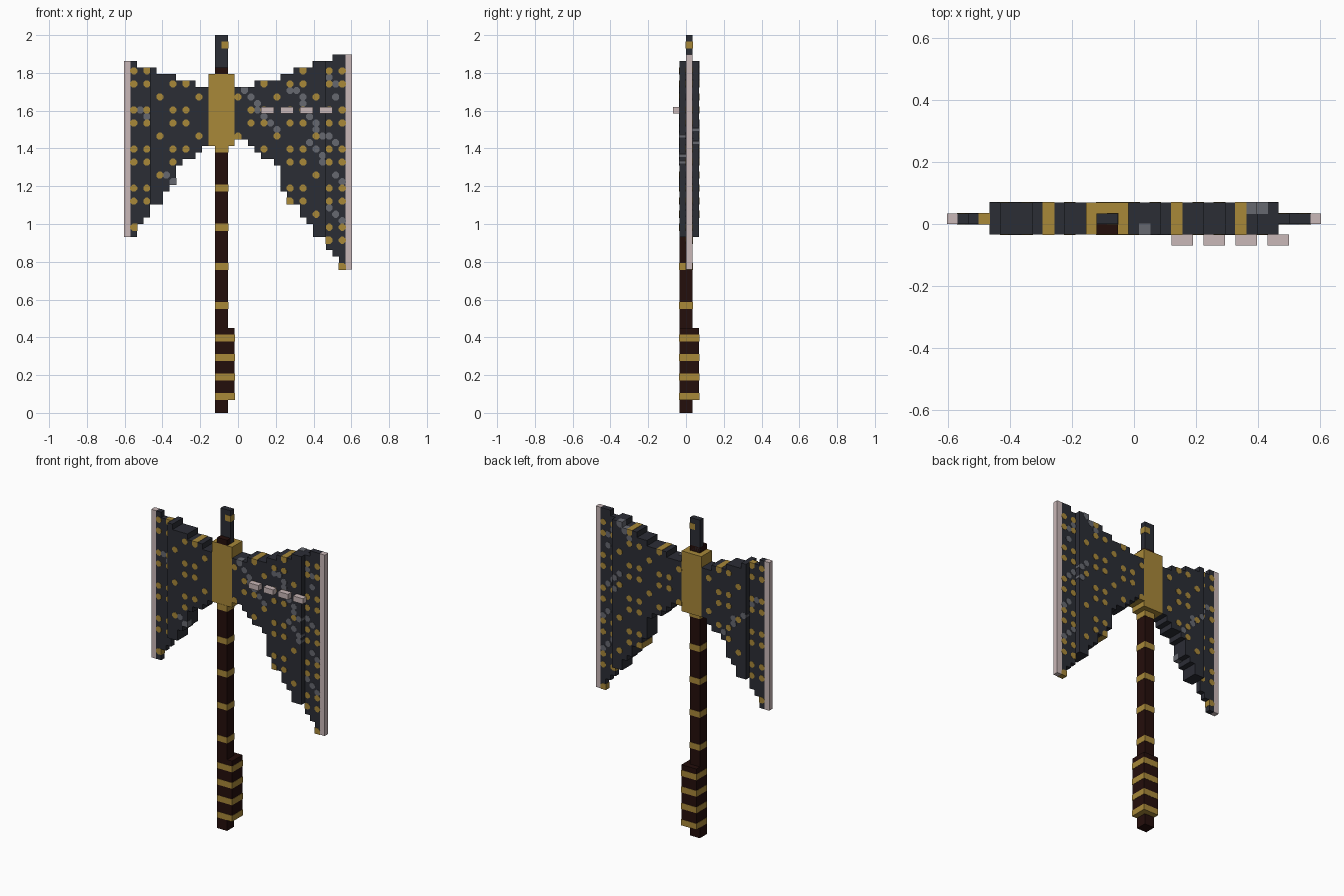
import bpy, bmesh

if "Cube" in bpy.data.objects:
    bpy.data.objects.remove(bpy.data.objects["Cube"])

U = 2 / 58            # one grid cell
X0 = -17.5 * U        # left end of the grid
Y0 = -2 * U           # front of the grid
E = 0.0015            # how far inlays stand proud


def srgb(h):
    c = [int(h[i:i + 2], 16) / 255 for i in (0, 2, 4)]
    return [v / 12.92 if v <= 0.04045 else ((v + 0.055) / 1.055) ** 2.4 for v in c] + [1]


def material(name, h):
    m = bpy.data.materials.new(name)
    m.diffuse_color = srgb(h)
    m.use_nodes = True
    m.node_tree.nodes["Principled BSDF"].inputs["Base Color"].default_value = m.diffuse_color
    return m


DARK = material("dark_steel", "2b2d35")
BROWN = material("dark_wood", "240e0b")
GOLD = material("gold", "a88839")
PINK = material("pale_edge", "cab8b8")
GREY = material("grey_scratch", "666870")


def prisms(name, polys, mat):
    """Each poly is (points in x/z cells, front y cell, back y cell, extra depth)."""
    bm = bmesh.new()
    for pts, y0, y1, e in polys:
        rings = [[bm.verts.new((X0 + x * U, y, z * U)) for x, z in pts]
                 for y in (Y0 + y0 * U - e, Y0 + y1 * U + e)]
        bm.faces.new(rings[0])
        bm.faces.new(rings[1][::-1])
        n = len(pts)
        for i in range(n):
            j = (i + 1) % n
            bm.faces.new((rings[0][j], rings[0][i], rings[1][i], rings[1][j]))
    bmesh.ops.recalc_face_normals(bm, faces=bm.faces)
    me = bpy.data.meshes.new(name)
    bm.to_mesh(me)
    bm.free()
    me.materials.append(mat)
    ob = bpy.data.objects.new(name, me)
    bpy.context.collection.objects.link(ob)
    return ob


def rect(x0, x1, z0, z1, y0, y1, e=0):
    g = e / U
    return ([(x0 - g, z0 - g), (x1 + g, z0 - g), (x1 + g, z1 + g), (x0 - g, z1 + g)], y0, y1, e)


# Stepped blade profiles: bottom and top cell for each column
LEFT = dict(zip(range(1, 13), zip(
    [27, 29, 30, 32, 32, 34, 35, 38, 39, 39, 40, 41],
    [54, 53, 53, 53, 52, 52, 52, 51, 51, 51, 50, 50])))
RIGHT = dict(zip(range(17, 34), zip(
    [42, 42, 41, 40, 39, 39, 38, 34, 32, 32, 30, 29, 27, 27, 25, 24, 22],
    [50, 50, 50, 51, 51, 51, 51, 52, 52, 53, 53, 53, 54, 54, 54, 55, 55])))
BLADE = {**LEFT, **RIGHT}


def layers(c):
    return (1, 4) if 4 <= c <= 30 else (2, 3)


def blade(name, a, b):
    low, high = [], []
    for c in range(a, b):
        z0, z1 = BLADE[c]
        for x in (c, c + 1):
            for side, z in ((low, z0), (high, z1)):
                if len(side) > 1 and side[-1][1] == z and side[-2][1] == z:
                    side[-1] = (x, z)
                else:
                    side.append((x, z))
    prisms(name, [(low + high[::-1], *layers(a), 0)], DARK)


blade("left_blade", 4, 13)
blade("left_blade_rim", 1, 4)
blade("right_blade", 17, 31)
blade("right_blade_rim", 31, 34)

# Pale cutting edges
prisms("left_cutting_edge", [rect(0, 1, 27, 54, 2, 3)], PINK)
prisms("right_cutting_edge", [rect(34, 35, 22, 55, 2, 3)], PINK)

# Row of teeth on the front
prisms("front_teeth", [rect(c, c + 2, 46, 47, 0, 1) for c in (21, 24, 27, 30)], PINK)


def solid(c, r):
    if c in (0, 34) or 13 <= c <= 16:
        return True
    return c in BLADE and BLADE[c][0] <= r < BLADE[c][1]


def stud(c, r, y0, y1):
    """Cell with corners clipped wherever the blade continues around it."""
    h, k, pts = 0.5 + E / U, 0.2, []
    for sx, sz in ((-1, -1), (1, -1), (1, 1), (-1, 1)):
        cx, cz = c + 0.5, r + 0.5
        if solid(c + sx, r) and solid(c, r + sz):
            cut = [(cx + sx * h, cz + sz * k), (cx + sx * k, cz + sz * h)]
            pts += cut if sx * sz > 0 else cut[::-1]
        else:
            pts.append((cx + sx * h, cz + sz * h))
    return (pts, y0, y1, E)


def is_gold(c, r):
    return c % 6 == 5 if r % 6 == 0 else r % 2 == 0 and c % 6 in (1, 3)


# Gold studs repeat every six cells and run through the blade
prisms("gold_studs", [stud(c, r, *layers(c)) for c, (z0, z1) in BLADE.items()
                      for r in range(z0, z1) if is_gold(c, r)], GOLD)

# Grey scratches as short diagonal chains
FRONT = [(2, 46), (3, 45), (6, 36), (7, 35), (18, 49), (19, 48), (20, 47), (20, 46), (21, 45),
         (22, 44), (23, 43), (23, 42), (25, 50), (25, 49), (26, 49), (27, 48), (27, 47),
         (28, 45), (29, 44), (29, 43), (30, 42), (28, 41), (29, 40), (30, 39), (30, 38),
         (31, 51), (32, 50), (32, 48), (32, 36), (33, 35), (31, 31), (32, 30), (33, 29)]
BACK = [(4, 43), (5, 42), (6, 42), (6, 41), (7, 40), (8, 39), (27, 51), (28, 52), (29, 53),
        (29, 44), (30, 43), (31, 42), (32, 41), (30, 41)]


def scratches(name, cells, back):
    out = []
    for c, r in cells:
        if solid(c, r) and not is_gold(c, r):
            y0, y1 = layers(c)
            if y1 - y0 == 3:
                y0, y1 = (3, 4) if back else (1, 2)
            out.append(stud(c, r, y0, y1))
    prisms(name, out, GREY)


scratches("front_scratches", FRONT, False)
scratches("back_scratches", BACK, True)

# Handle, grip and their gold bands
prisms("handle", [rect(14, 16, 0, 41, 1, 3), rect(14, 16, 52, 53, 1, 3)], BROWN)
prisms("handle_bands", [rect(14, 16, r, r + 1, 1, 3, E) for r in (16, 22, 28, 34, 40)], GOLD)
prisms("grip", [rect(14, 17, 2, 13, 1, 4)], BROWN)
prisms("grip_bands", [rect(14, 17, r, r + 1, 1, 4, E) for r in (2, 5, 8, 11)], GOLD)

# Gold head block and top spike
prisms("head_block", [rect(13, 17, 41, 52, 1, 4)], GOLD)
prisms("top_spike", [rect(14, 16, 52, 58, 2, 3)], DARK)
prisms("spike_stud", [rect(15, 16, 56, 57, 2, 3, E)], GOLD)
